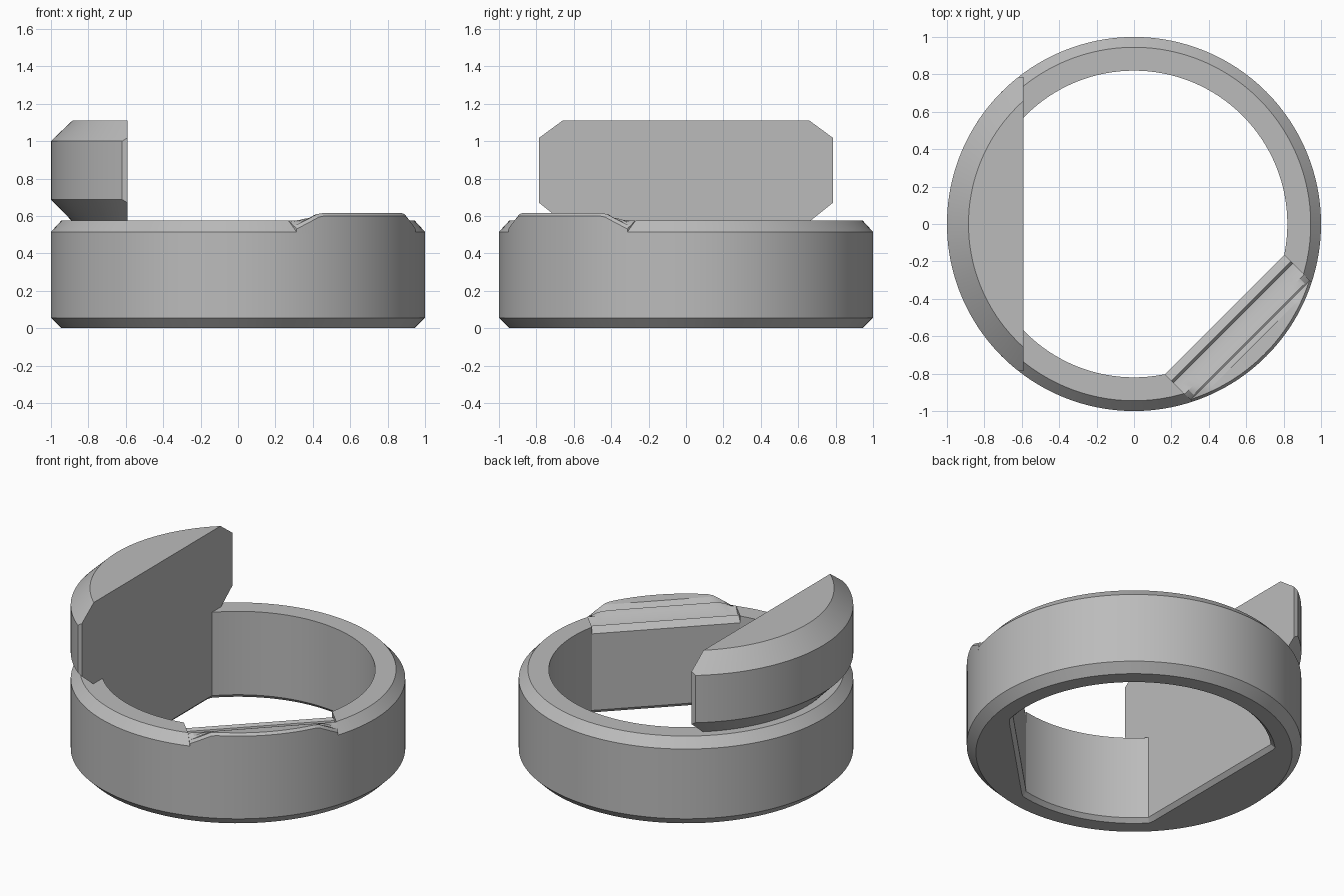
import bpy, bmesh
from math import cos, sin, acos, pi, sqrt, radians
from mathutils import Matrix

if "Cube" in bpy.data.objects:
    bpy.data.objects.remove(bpy.data.objects["Cube"])

grey = bpy.data.materials.new("plain_grey")
grey.use_nodes = True
colour = (0.5, 0.5, 0.5, 1)
grey.diffuse_color = colour
grey.node_tree.nodes["Principled BSDF"].inputs["Base Color"].default_value = colour

BORE, FLAT, SEAT = 0.82, 0.59, 0.686   # bore radius, distances of the two flats
RIM, TOP, SIDE = 0.945, 0.575, 0.515   # rim radius, rim height, chamfer start
SEAT_DIR = radians(-45)


def loft(name, loops, wrap):
    """Skin equal loops of points; wrap joins the last loop to the first."""
    bm = bmesh.new()
    rows = [[bm.verts.new(p) for p in loop] for loop in loops]
    n = len(rows[0])
    pairs = list(zip(rows, rows[1:])) + ([(rows[-1], rows[0])] if wrap else [])
    for a, b in pairs:
        for i in range(n):
            j = (i + 1) % n
            bm.faces.new((a[i], a[j], b[j], b[i]))
    if not wrap:
        bm.faces.new(rows[0])
        bm.faces.new(rows[-1])
    bmesh.ops.remove_doubles(bm, verts=bm.verts, dist=1e-5)
    bmesh.ops.dissolve_degenerate(bm, edges=bm.edges, dist=1e-5)
    bmesh.ops.recalc_face_normals(bm, faces=bm.faces)
    mesh = bpy.data.meshes.new(name)
    bm.to_mesh(mesh)
    bm.free()
    mesh.materials.append(grey)
    ob = bpy.data.objects.new(name, mesh)
    bpy.context.collection.objects.link(ob)
    return ob


def smooth(ob):
    bpy.ops.object.select_all(action='DESELECT')
    ob.select_set(True)
    bpy.context.view_layer.objects.active = ob
    bpy.ops.object.shade_smooth_by_angle(angle=radians(20))


# Ring: chamfered band with two flats on the inside of the bore
def bore(a, grow):
    r = BORE + grow
    if cos(a) < 0:
        r = min(r, -(FLAT + grow) / cos(a))
    c = cos(a - SEAT_DIR)
    if c > 0:
        r = min(r, (SEAT + grow) / c)
    return r


half_flat, half_seat = acos(FLAT / BORE), acos(SEAT / BORE)
angles = {2 * pi * i / 128 for i in range(128)}
angles |= {pi - half_flat, pi + half_flat}
angles |= {(SEAT_DIR + s * half_seat) % (2 * pi) for s in (-1, 1)}
loops = []
for a in sorted(angles):
    section = [(bore(a, 0), TOP), (bore(a, 0), 0.025), (bore(a, 0.025), 0),
               (RIM, 0), (1, 0.055), (1, SIDE), (RIM, TOP)]
    loops.append([(r * cos(a), r * sin(a), z) for r, z in section])
ring = loft("ring", loops, True)

# Pocket cut into the ring for the ridged seat
HALF, FLOOR = 0.45, 0.5
turn = Matrix.Rotation(SEAT_DIR, 4, 'Z')
bpy.ops.mesh.primitive_cube_add(size=1)
pocket = bpy.context.object
pocket.name = "pocket_cutter"
pocket.matrix_world = (turn @ Matrix.Translation((0.85, 0, FLOOR + 0.2))
                       @ Matrix.Diagonal((0.5, 2 * HALF, 0.4, 1)))
pocket.hide_render = True
cut = ring.modifiers.new("pocket", 'BOOLEAN')
cut.operation, cut.solver, cut.object = 'DIFFERENCE', 'EXACT', pocket
bpy.context.view_layer.objects.active = ring
bpy.ops.object.modifier_apply(modifier=cut.name)
bpy.data.objects.remove(pocket)
smooth(ring)

# Ridged seat: grooved inside, raised outside, fading into the rim at its ends
GROOVES = [(SEAT, 0.53), (0.735, 0.56), (0.75, 0.545), (0.785, 0.55), (0.835, 0.575)]
RAISED = [(0.87, 0.59), (0.88, 0.585), (0.91, 0.61)]
loops = []
for i in range(31):
    t = HALF * (i / 15 - 1)
    lift = max(0, min(1, (0.48 - abs(t)) / 0.16))
    edge = [(sqrt(r * r - t * t), z) for r, z in ((0.985, 0.615), (1, 0.6))]
    section = [(SEAT, FLOOR)] + GROOVES
    for n, z in RAISED + edge:
        n = min(n, edge[0][0]) if (n, z) in RAISED else n
        low = TOP - max(0, sqrt(n * n + t * t) - RIM) * (TOP - SIDE) / (1 - RIM)
        section.append((n, low + (z - low) * lift))
    section.append((edge[1][0], FLOOR))
    loops.append([(n, t, z) for n, z in section])
seat = loft("ridged_seat", loops, False)
seat.data.transform(turn)
smooth(seat)

# Tab: tall round-backed segment with sloped top and bottom edges
END = 0.785
loops = []
for r, z in ((0.89, TOP), (0.982, 0.67), (1, 0.688), (1, 1.0), (0.982, 1.018), (0.885, 1.11)):
    y = min(END, sqrt(r * r - FLAT * FLAT))
    reach = acos(sqrt(r * r - y * y) / r)
    arc = [pi + reach * (i / 24 - 1) for i in range(49)]
    loops.append([(-FLAT, y, z)] + [(r * cos(a), r * sin(a), z) for a in arc] + [(-FLAT, -y, z)])
smooth(loft("tab", loops, False))
